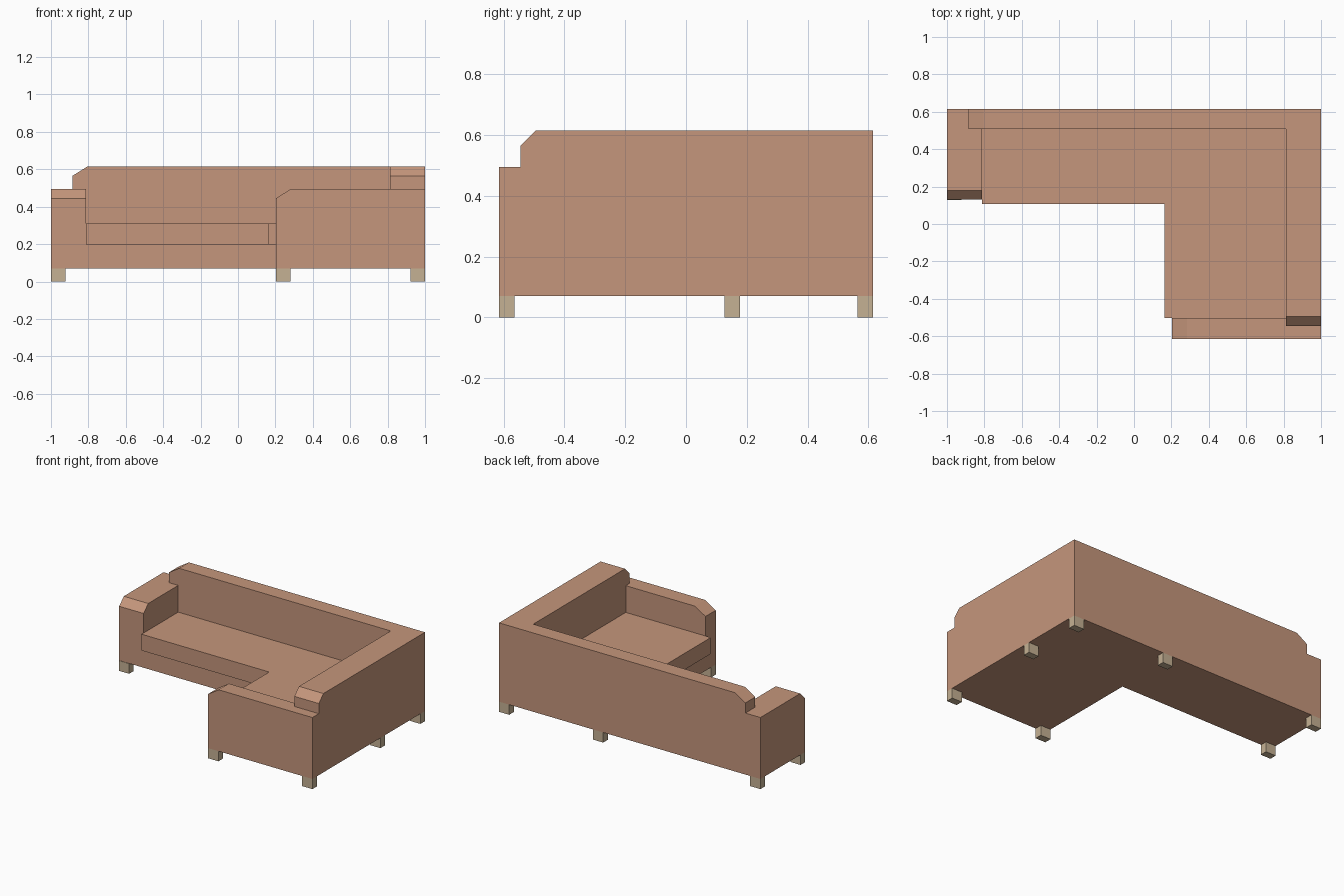
import bpy
import bmesh
from mathutils import Vector

cube = bpy.data.objects.get("Cube")
if cube:
    bpy.data.objects.remove(cube, do_unlink=True)


def make_material(name, color):
    mat = bpy.data.materials.new(name)
    mat.use_nodes = True
    mat.diffuse_color = color
    mat.node_tree.nodes["Principled BSDF"].inputs["Base Color"].default_value = color
    return mat


fabric = make_material("terracotta fabric", (0.56, 0.305, 0.2, 1))
wood = make_material("pale wood", (0.56, 0.44, 0.295, 1))


def prism(name, axis, profile, start, end, mat):
    """Extrude a 2D profile along an axis; profile uses the other two axes in order."""
    def point(a, b):
        co = [a, b]
        co.insert("xyz".index(axis), start)
        return co

    bm = bmesh.new()
    face = bm.faces.new([bm.verts.new(point(a, b)) for a, b in profile])
    result = bmesh.ops.extrude_face_region(bm, geom=[face])
    shift = Vector([end - start if c == axis else 0 for c in "xyz"])
    moved = [v for v in result["geom"] if isinstance(v, bmesh.types.BMVert)]
    bmesh.ops.translate(bm, verts=moved, vec=shift)
    bmesh.ops.recalc_face_normals(bm, faces=bm.faces)
    mesh = bpy.data.meshes.new(name)
    bm.to_mesh(mesh)
    bm.free()
    mesh.materials.append(mat)
    obj = bpy.data.objects.new(name, mesh)
    bpy.context.collection.objects.link(obj)
    return obj


# Main dimensions
W, D = 1.0, 0.615               # half width and half depth
BOTTOM, SEAT, CUSHION = 0.07, 0.197, 0.31
ARM, BACK = 0.495, 0.615        # top heights
INNER_X, INNER_Y = 0.813, 0.508  # inside faces of arms and backs
LEFT_FRONT, CHAISE = 0.13, 0.203  # base front on the long side, chaise side


def back_profile(end, far, step, slope):
    """Backrest outline with a notch over the arm and a bevelled top corner."""
    return [(end, BOTTOM), (far, BOTTOM), (far, BACK), (end + slope, BACK),
            (end + step, 0.565), (end + step, ARM), (end, ARM)]


def arm_profile(end, far, bevel):
    """Arm outline with one bevelled top corner."""
    return [(end, BOTTOM), (far, BOTTOM), (far, ARM), (end + bevel, ARM), (end, 0.445)]


def seat_outline(front, side):
    """L-shaped outline between the backs and the arms."""
    return [(-INNER_X, front), (side, front), (side, -0.503), (INNER_X, -0.503),
            (INNER_X, INNER_Y), (-INNER_X, INNER_Y)]


# Backrests
prism("long_backrest", "y", back_profile(-W, W, 0.115, 0.195), INNER_Y, D, fabric)
prism("side_backrest", "x", back_profile(-D, INNER_Y, 0.07, 0.12), INNER_X, W, fabric)

# Arms
prism("short_arm", "x", arm_profile(LEFT_FRONT, INNER_Y, 0.05), -W, -INNER_X, fabric)
prism("chaise_arm", "y", arm_profile(CHAISE, INNER_X, 0.08), -D, -0.503, fabric)

# Seat base and overhanging cushion
prism("seat_base", "z", seat_outline(LEFT_FRONT, CHAISE), BOTTOM, SEAT, fabric)
prism("seat_cushion", "z", seat_outline(0.108, 0.163), SEAT, CUSHION, fabric)

# Legs, given by their lowest x and y corner
LEG_X, LEG_Y = 0.078, 0.05
left, middle, right = -W, CHAISE, W - LEG_X
front, centre, rear = -D, 0.127, D - LEG_Y
for i, (x, y) in enumerate([(left, rear), (middle, rear), (right, rear), (left, centre),
                            (right, centre), (middle, front), (right, front)], 1):
    outline = [(x, y), (x + LEG_X, y), (x + LEG_X, y + LEG_Y), (x, y + LEG_Y)]
    prism(f"leg_{i}", "z", outline, 0, BOTTOM, wood)
